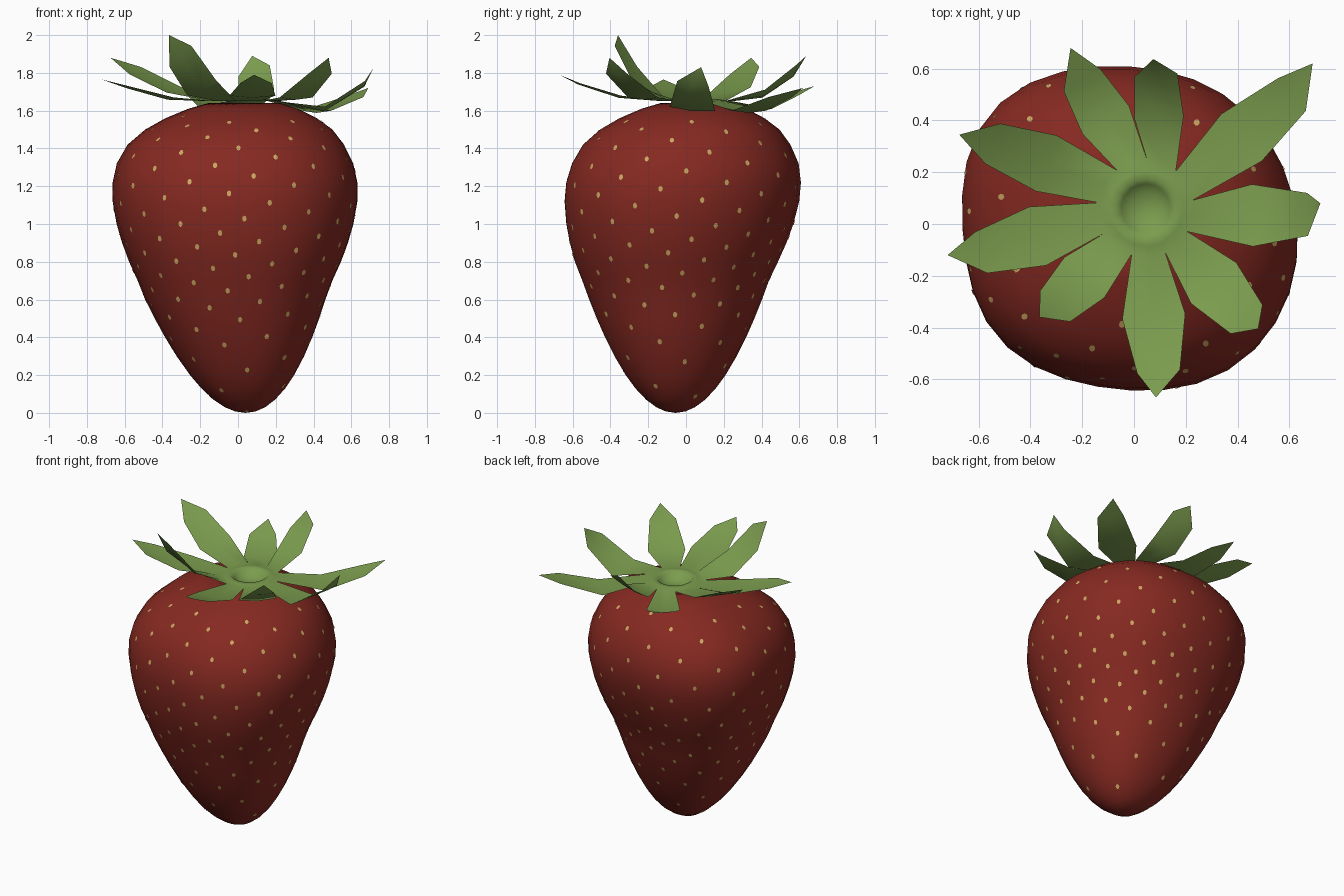
import bpy, bmesh, math
from mathutils import Vector, Matrix
from mathutils.bvhtree import BVHTree

cube = bpy.data.objects.get("Cube")
if cube:
    bpy.data.objects.remove(cube, do_unlink=True)


def material(name, color):
    mat = bpy.data.materials.new(name)
    mat.use_nodes = True
    mat.diffuse_color = (*color, 1)
    mat.node_tree.nodes["Principled BSDF"].inputs["Base Color"].default_value = (*color, 1)
    return mat


def finish(bm, name, mat, angle):
    mesh = bpy.data.meshes.new(name)
    bm.to_mesh(mesh)
    bm.free()
    mesh.materials.append(mat)
    obj = bpy.data.objects.new(name, mesh)
    bpy.context.collection.objects.link(obj)
    bpy.ops.object.select_all(action='DESELECT')
    obj.select_set(True)
    bpy.context.view_layer.objects.active = obj
    bpy.ops.object.shade_smooth_by_angle(angle=math.radians(angle))


def bridge(bm, lower, upper):
    n = len(lower)
    for i in range(n):
        j = (i + 1) % n
        bm.faces.new((lower[i], lower[j], upper[j], upper[i]))


def fan(bm, ring, tip):
    for i in range(len(ring)):
        bm.faces.new((ring[i], ring[(i + 1) % len(ring)], tip))


red = material("berry red", (0.235, 0.022, 0.015))
green = material("leaf green", (0.20, 0.335, 0.077))
tan = material("seed tan", (0.60, 0.38, 0.12))

# Fruit body: rounded tip, slightly squared and leaning lathe of (height, radius)
PROFILE = [(z, 0.615 * math.sqrt(z)) for z in (0.008, 0.03, 0.07, 0.13, 0.2, 0.3, 0.4, 0.5, 0.6, 0.7)]
PROFILE += [(0.8, 0.560), (0.9, 0.597), (1.0, 0.626), (1.12, 0.647),
            (1.22, 0.647), (1.32, 0.625), (1.42, 0.572), (1.5, 0.495), (1.56, 0.4),
            (1.61, 0.29), (1.64, 0.19), (1.6, 0.1)]
SEGMENTS = 32


def body_point(z, r, a):
    lift = max(0, z - 1.4) * 0.2
    cx = max(-0.015, 0.04 - 0.09 * z) + lift
    cy = min(0, max(-0.055, -0.055 + (z - 0.75) * 0.09)) + lift
    s = math.sin(2 * a)
    r *= 1 + s * s * (0.045 - 0.03 * math.cos(a)) - 0.03 * s
    return Vector((cx + r * math.cos(a), cy + 0.96 * r * math.sin(a), z))


bm = bmesh.new()
rings = [[bm.verts.new(body_point(z, r, math.tau * i / SEGMENTS)) for i in range(SEGMENTS)]
         for z, r in PROFILE]
for low, high in zip(rings, rings[1:]):
    bridge(bm, low, high)
fan(bm, rings[0][::-1], bm.verts.new(body_point(0, 0, 0)))
fan(bm, rings[-1], bm.verts.new(body_point(1.54, 0, 0)))
bmesh.ops.recalc_face_normals(bm, faces=bm.faces)
surface = BVHTree.FromBMesh(bm)
finish(bm, "fruit_body", red, 180)

# Seeds: thin oval plates on a spiral over the skin
bm = bmesh.new()
COUNT = 210
for i in range(COUNT):
    h = 1 - 2 * (i + 0.5) / COUNT
    a = i * math.pi * (3 - math.sqrt(5))
    w = math.sqrt(1 - h * h)
    ray = Vector((w * math.cos(a), w * math.sin(a), h))
    hit, normal, _, _ = surface.ray_cast(Vector((0, -0.03, 0.95)), ray)
    if hit is None or hit.z > 1.57:
        continue
    if normal.dot(ray) < 0:
        normal = -normal
    turn = normal.to_track_quat('Z', 'Y').to_matrix().to_4x4()
    shape = Matrix.Diagonal((0.012, 0.016, 1, 1))
    bmesh.ops.create_circle(bm, cap_ends=True, segments=8, radius=1,
                            matrix=Matrix.Translation(hit + normal * 0.0025) @ turn @ shape)
finish(bm, "seeds", tan, 30)

# Leaf crown: dimpled centre with nine upturned leaves
HUB = Vector((0.045, 0.06, 0))
NOTCHES = [10, 51, 88, 127, 173, 211, 253, 294, 331]
# shoulder x, y; tip x, y, z; middle z; middle half width; twist
LEAVES = [(0.61, 0.50, 0.69, 0.62, 1.72, 1.60, 0.12, 0),
          (0.085, 0.575, 0.075, 0.637, 1.89, 1.69, 0.095, -0.03),
          (-0.2, 0.555, -0.245, 0.68, 1.73, 1.61, 0.105, 0),
          (-0.545, 0.31, -0.675, 0.345, 1.88, 1.71, 0.115, -0.02),
          (-0.59, -0.11, -0.72, -0.12, 1.765, 1.67, 0.118, 0),
          (-0.305, -0.318, -0.365, -0.36, 2.0, 1.72, 0.11, 0.055),
          (0.095, -0.57, 0.085, -0.67, 1.79, 1.68, 0.122, 0),
          (0.435, -0.368, 0.48, -0.405, 1.88, 1.67, 0.118, 0),
          (0.67, 0.037, 0.72, 0.08, 1.83, 1.61, 0.12, -0.015)]


def polar(degrees, r, z):
    a = math.radians(degrees)
    return HUB + Vector((r * math.cos(a), r * math.sin(a), z))


angles = []
for i, a in enumerate(NOTCHES):
    after = NOTCHES[(i + 1) % len(NOTCHES)]
    angles += [a, a + ((after - a) % 360) / 2]

bm = bmesh.new()
crown = [[bm.verts.new(polar(a, r, z)) for a in angles]
         for r, z in [(0.185, 1.65), (0.145, 1.655), (0.115, 1.66), (0.095, 1.64), (0.06, 1.615)]]
for outer, inner in zip(crown, crown[1:]):
    bridge(bm, outer, inner)
fan(bm, crown[-1], bm.verts.new(HUB + Vector((0, 0, 1.61))))


def leaf_row(center, side, half, twist, cup):
    return [bm.verts.new(center + side * half * k + Vector((0, 0, twist * k - cup * (k == 0))))
            for k in (-1, 0, 1)]


for i, (sx, sy, tx, ty, tz, mz, half, twist) in enumerate(LEAVES):
    base = [crown[0][(2 * i + k) % len(angles)] for k in range(3)]
    shoulder = Vector((sx, sy, mz + (tz - mz) * 0.6))
    middle = base[1].co.lerp(shoulder, 0.52)
    middle.z = mz
    out = shoulder - base[1].co
    side = Vector((-out.y, out.x, 0)).normalized()
    rows = [base, leaf_row(middle, side, half, twist * 0.7, 0.012),
            leaf_row(shoulder, side, 0.083, twist, 0.008)]
    for low, high in zip(rows, rows[1:]):
        for k in range(2):
            bm.faces.new((low[k], high[k], high[k + 1], low[k + 1]))
    tip = bm.verts.new((tx, ty, tz))
    for k in range(2):
        bm.faces.new((rows[2][k], tip, rows[2][k + 1]))
bmesh.ops.recalc_face_normals(bm, faces=bm.faces)
if sum(f.normal.z for f in bm.faces) < 0:
    bmesh.ops.reverse_faces(bm, faces=bm.faces)
finish(bm, "leaf_crown", green, 180)
